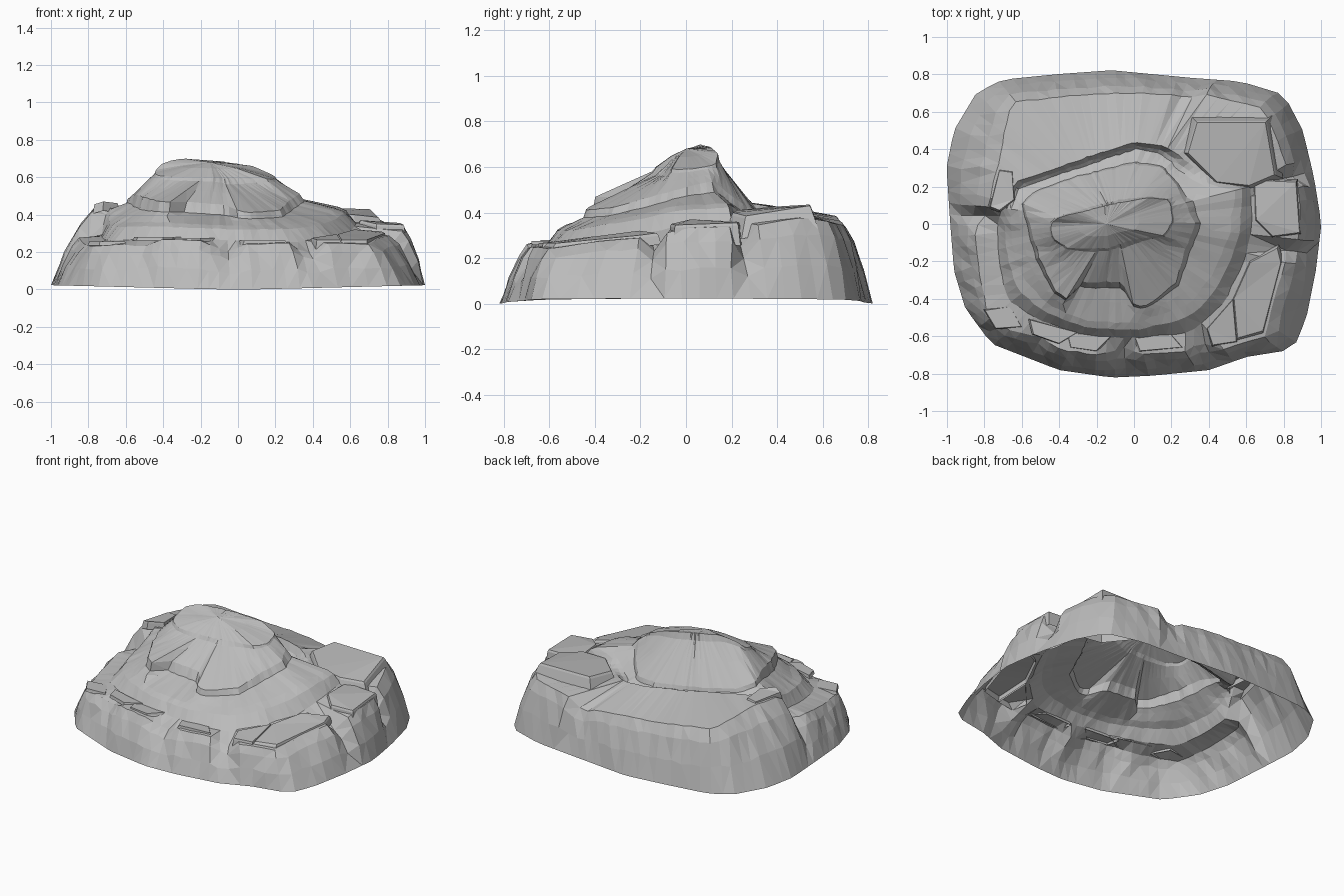
import bpy, bmesh, math, random
from mathutils import Vector

random.seed(4)
cube = bpy.data.objects.get("Cube")
if cube:
    bpy.data.objects.remove(cube)

stone = bpy.data.materials.new("grey_stone")
stone.use_nodes = True
GREY = (0.5, 0.5, 0.5, 1)
stone.diffuse_color = GREY
stone.node_tree.nodes["Principled BSDF"].inputs["Base Color"].default_value = GREY

COLUMNS = 90
CENTRE = Vector((-0.1, 0.02, 0))
APEX = Vector((-0.15, 0, 0.68))


def finish(bm, name):
    """Turn a bmesh into a flat shaded stone object."""
    bmesh.ops.triangulate(bm, faces=bm.faces[:])
    bmesh.ops.recalc_face_normals(bm, faces=bm.faces[:])
    mesh = bpy.data.meshes.new(name)
    bm.to_mesh(mesh)
    bm.free()
    mesh.materials.append(stone)
    obj = bpy.data.objects.new(name, mesh)
    bpy.context.collection.objects.link(obj)


def contour(points, rough=0.0):
    """Resample a hand-placed contour at even angles, along its straight edges."""
    spots = [Vector(p) - CENTRE for p in points]
    spots.sort(key=lambda d: math.atan2(d.y, d.x))
    ring = []
    for i in range(COLUMNS):
        a = -math.pi + 2 * math.pi * (i + 0.5) / COLUMNS
        ray = Vector((math.cos(a), math.sin(a), 0))
        for p, q in zip(spots, spots[1:] + spots[:1]):
            side_p, side_q = ray.cross(p).z, ray.cross(q).z
            if side_p <= 0 < side_q and ray.dot(p + q) > 0:
                hit = p.lerp(q, side_p / (side_p - side_q))
                hit += ray * random.uniform(-rough, rough)
                hit.z += random.uniform(-rough, rough) / 2
                ring.append(CENTRE + hit)
                break
    return ring


def between(low, high, out, up):
    """Ring part way between two others, with its own sideways and upward blend."""
    ring = []
    for a, b in zip(low, high):
        p = a.lerp(b, out)
        p.z = a.z + (b.z - a.z) * up
        ring.append(p)
    return ring


# Ground outline
outline = [(-1, .3), (-.96, .5), (-.84, .7), (-.7, .77), (-.4, .8), (-.12, .82),
           (.3, .78), (.57, .76), (.8, .69), (.9, .5), (.96, .25), (1, 0),
           (.97, -.25), (.92, -.5), (.85, -.67), (.6, -.71), (.4, -.78), (.1, -.81),
           (-.12, -.82), (-.4, -.78), (-.76, -.64), (-.9, -.45), (-.96, -.25), (-.98, 0)]
base = contour([(x, y, 0.025 * abs(x)) for x, y in outline])
for axis, size in ((0, 1.0), (1, 0.82)):
    lo = min(p[axis] for p in base)
    hi = max(p[axis] for p in base)
    for p in base:
        p[axis] = (2 * (p[axis] - lo) / (hi - lo) - 1) * size
floor_z = min(p.z for p in base)
for p in base:
    p.z -= floor_z

# Top edge of the outer skirt, with cracks between its rocks
rim = contour([
    (.04, -.7, .24), (-.05, -.66, .2), (-.2, -.7, .26), (-.4, -.67, .27),
    (-.5, -.6, .23), (-.64, -.58, .24), (-.78, -.5, .23), (-.82, -.3, .24),
    (-.85, -.03, .28), (-.8, .04, .26), (-.78, .1, .44), (-.73, .3, .44),
    (-.66, .65, .39), (-.3, .69, .35), (0, .7, .33), (.22, .69, .3), (.29, .67, .25),
    (.35, .7, .34), (.68, .62, .36), (.75, .5, .38), (.82, .3, .34), (.79, .24, .24),
    (.88, .19, .34), (.89, -.07, .33), (.81, -.14, .23), (.81, -.2, .29),
    (.75, -.4, .27), (.7, -.6, .24), (.45, -.68, .25), (.36, -.63, .18), (.28, -.68, .25)],
    0.004)

# Shelf edge at the foot of the central mound
foot = contour([
    (0, -.61, .26), (-.25, -.6, .27), (-.5, -.52, .27), (-.68, -.4, .26),
    (-.72, -.2, .27), (-.73, 0, .29), (-.69, .12, .45), (-.62, .23, .45),
    (-.3, .34, .43), (0, .44, .42), (.18, .41, .4), (.3, .32, .38), (.45, .21, .4),
    (.62, .23, .37), (.63, 0, .35), (.59, -.2, .3), (.48, -.42, .28), (.3, -.58, .25)],
    0.004)

# First shoulder in front, groove along the back
shoulder = contour([
    (0, -.53, .34), (-.25, -.52, .35), (-.45, -.44, .36), (-.6, -.28, .36),
    (-.66, -.08, .38), (-.66, .08, .44), (-.61, .19, .4), (-.3, .3, .37),
    (0, .4, .35), (.16, .37, .34), (.26, .27, .37), (.42, .18, .45), (.54, .18, .44),
    (.51, -.05, .43), (.43, -.25, .38), (.3, -.43, .35)], 0.006)

# Second step, with the recess in its front
step = contour([
    (.05, -.45, .41), (-.02, -.42, .43), (-.06, -.31, .45), (-.28, -.31, .47),
    (-.34, -.41, .47), (-.42, -.36, .47), (-.5, -.2, .49), (-.55, -.03, .51),
    (-.59, .11, .48), (-.5, .18, .44), (-.3, .25, .42), (0, .32, .4), (.15, .3, .4),
    (.23, .2, .47), (.27, .12, .54), (.33, 0, .51), (.27, -.15, .47), (.22, -.32, .42)],
    0.004)

# Crown, with its ridge along the back
crown = contour([
    (-.06, -.1, .59), (-.14, -.13, .6), (-.35, -.13, .6), (-.43, -.08, .61),
    (-.45, .0, .63), (-.4, .04, .68), (-.3, .06, .7), (-.1, .11, .685), (.08, .14, .66),
    (.19, .13, .61), (.21, .02, .59), (.16, -.06, .59), (.02, -.08, .59)], 0.003)

# Hollow rock shell lofted through the contours
rings = [base, between(base, rim, 0.31, 0.42), between(base, rim, 0.68, 0.8), rim, foot,
         between(foot, shoulder, 0.55, 0.75), shoulder,
         between(shoulder, step, 0.5, 0.3), between(shoulder, step, 0.85, 0.5), step,
         between(step, crown, 0.5, 0.46), between(step, crown, 0.92, 0.84), crown,
         between(crown, [APEX] * COLUMNS, 0.5, 0.6)]
for ring in rings[1:3]:
    for p in ring:
        p += Vector([random.uniform(-0.008, 0.008) for _ in range(3)])
bm = bmesh.new()
rows = [[bm.verts.new(p) for p in ring] for ring in rings]
for low, high in zip(rows, rows[1:]):
    for i in range(COLUMNS):
        j = (i + 1) % COLUMNS
        bm.faces.new((low[i], low[j], high[j], high[i]))
peak = bm.verts.new(APEX)
for i in range(COLUMNS):
    bm.faces.new((rows[-1][i], rows[-1][(i + 1) % COLUMNS], peak))
finish(bm, "rock_shell")


def block(name, top, drop, spread):
    """Open-bottomed boulder: a chipped top polygon with flaring sides."""
    mid = sum((Vector(p) for p in top), Vector()) / len(top)
    bm = bmesh.new()
    levels = []
    for scale, fall in ((0.96, 0.0), (1.0, 0.012), (1 + spread, drop)):
        level = []
        for p in top:
            q = mid + (Vector(p) - mid) * scale
            q.z = p[2] - fall
            level.append(bm.verts.new(q))
        levels.append(level)
    n = len(top)
    bm.faces.new(levels[0])
    for high, low in zip(levels, levels[1:]):
        for i in range(n):
            j = (i + 1) % n
            bm.faces.new((low[i], low[j], high[j], high[i]))
    finish(bm, name)


# Large blocks around the sides
block("back_right_block", [(.33, .55, .435), (.28, .38, .425), (.44, .22, .41),
      (.62, .2, .4), (.76, .26, .385), (.71, .55, .43)], .1, .16)
block("right_block", [(.64, .24, .36), (.87, .23, .355), (.89, -.05, .345),
      (.74, -.07, .35), (.65, .02, .37)], .1, .06)
block("front_right_block", [(.62, -.2, .32), (.77, -.12, .31), (.79, -.2, .3),
      (.69, -.58, .265), (.55, -.62, .265), (.53, -.4, .295)], .05, .05)
block("front_corner_block", [(.53, -.4, .295), (.55, -.63, .265), (.42, -.65, .265),
      (.39, -.56, .275)], .05, .06)
block("left_crag", [(-.77, .09, .455), (-.72, .07, .47), (-.64, .13, .46),
      (-.65, .28, .455), (-.72, .29, .45)], .05, .08)

# Low broken slabs on the front shelf
slabs = [("left", [(-.8, -.46), (-.74, -.56), (-.6, -.55), (-.66, -.44)], .255),
         ("left_centre", [(-.56, -.51), (-.54, -.59), (-.4, -.64), (-.3, -.58)], .28),
         ("centre", [(-.36, -.58), (-.34, -.66), (-.2, -.68), (-.12, -.6)], .275),
         ("right", [(.0, -.6), (.03, -.68), (.26, -.66), (.2, -.59)], .26)]
for side, corners, height in slabs:
    block(f"{side}_shelf_slab", [(x, y, height) for x, y in corners], 0.02, 0.05)
